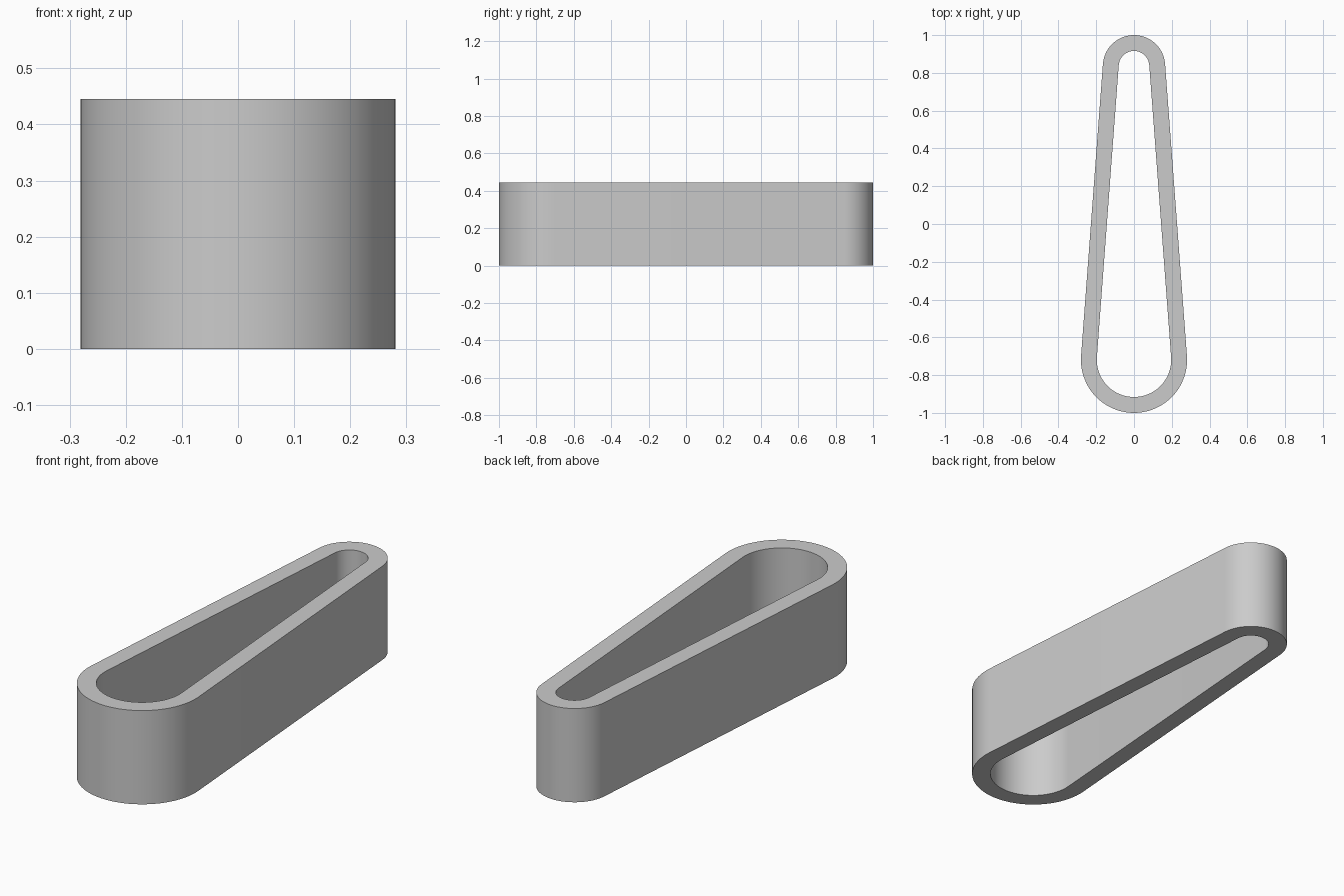
import bpy, bmesh
from math import sin, cos, asin, pi

cube = bpy.data.objects.get("Cube")
if cube:
    bpy.data.objects.remove(cube, do_unlink=True)

HEIGHT = 0.445
WALL = 0.084
FRONT_R, BACK_R = 0.281, 0.165      # outer radii of the two rounded ends
FRONT_Y, BACK_Y = FRONT_R - 1, 1 - BACK_R
STEPS = 40

# Grey material
grey = bpy.data.materials.new("plain grey")
grey.use_nodes = True
colour = (0.6, 0.6, 0.6, 1)
grey.diffuse_color = colour
grey.node_tree.nodes["Principled BSDF"].inputs["Base Color"].default_value = colour


def tapered_loop(inset):
    """Two arcs joined by their common tangents, counter-clockwise."""
    tilt = asin((FRONT_R - BACK_R) / (BACK_Y - FRONT_Y))
    points = []
    for radius, y, start, end in (
            (BACK_R - inset, BACK_Y, tilt, pi - tilt),
            (FRONT_R - inset, FRONT_Y, pi - tilt, 2 * pi + tilt)):
        for i in range(STEPS + 1):
            a = start + (end - start) * i / STEPS
            points.append((radius * cos(a), y + radius * sin(a)))
    return points


# Tapered ring: outer and inner walls with flat rims
bm = bmesh.new()
outer, inner = tapered_loop(0), tapered_loop(WALL)
rings = [[bm.verts.new((x, y, z)) for x, y in loop]
         for loop, z in ((outer, 0), (outer, HEIGHT), (inner, HEIGHT), (inner, 0))]
count = len(outer)
for r in range(4):
    a, b = rings[r], rings[(r + 1) % 4]
    for i in range(count):
        j = (i + 1) % count
        bm.faces.new((a[i], a[j], b[j], b[i]))
bmesh.ops.recalc_face_normals(bm, faces=bm.faces)
mesh = bpy.data.meshes.new("tapered_ring")
bm.to_mesh(mesh)
bm.free()
mesh.materials.append(grey)

ring = bpy.data.objects.new("tapered_ring", mesh)
bpy.context.collection.objects.link(ring)
bpy.ops.object.select_all(action="DESELECT")
ring.select_set(True)
bpy.context.view_layer.objects.active = ring
bpy.ops.object.shade_smooth_by_angle(angle=pi / 6)
